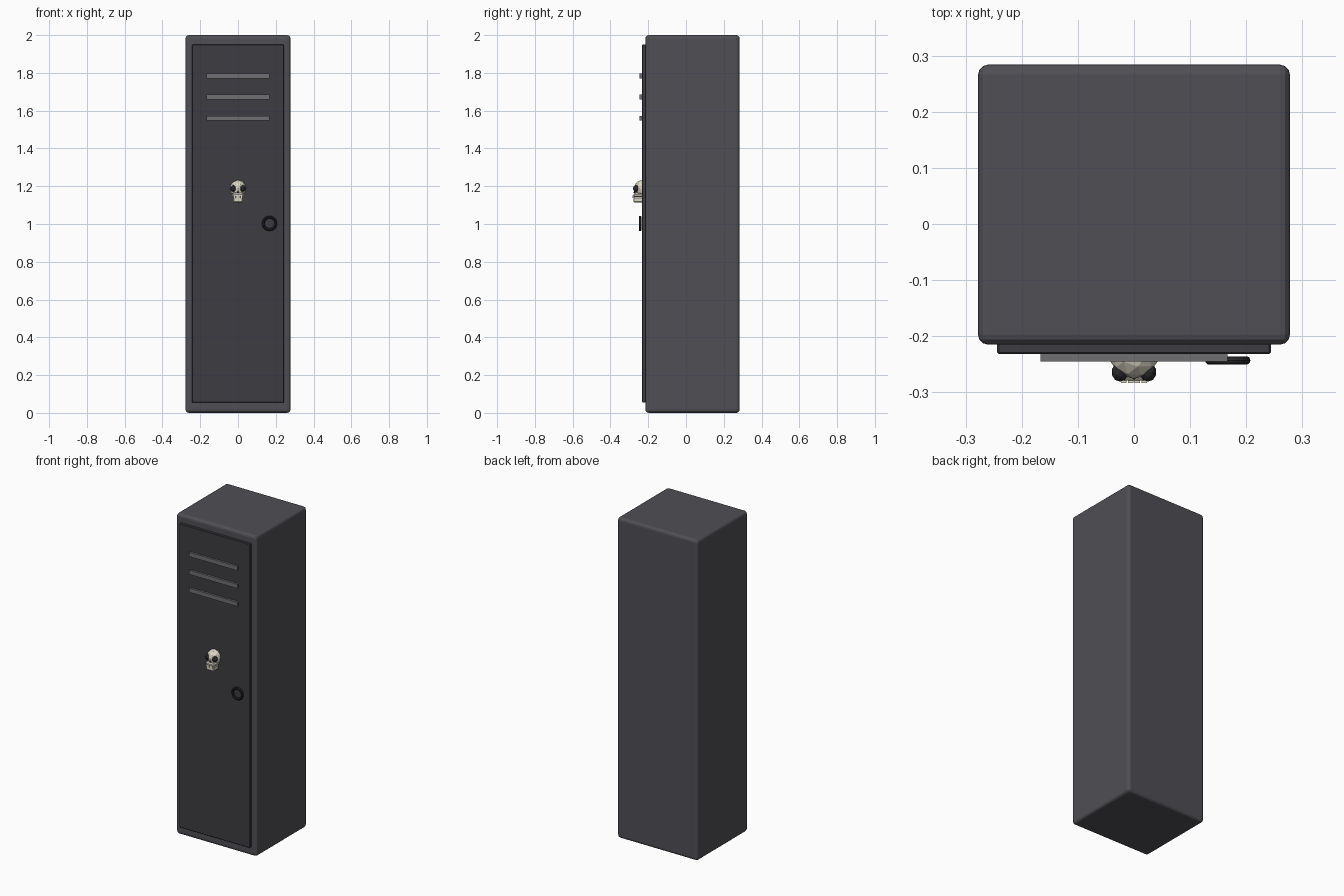
import bpy, math

if "Cube" in bpy.data.objects:
    bpy.data.objects.remove(bpy.data.objects["Cube"])


def paint(obj, name, rgb):
    mat = bpy.data.materials.get(name) or bpy.data.materials.new(name)
    mat.diffuse_color = (*rgb, 1)
    mat.use_nodes = True
    mat.node_tree.nodes["Principled BSDF"].inputs["Base Color"].default_value = mat.diffuse_color
    obj.data.materials.append(mat)


def box(name, lo, hi, mat, rgb, bevel=0.0, segments=2):
    bpy.ops.mesh.primitive_cube_add(size=1, location=[(a + b) / 2 for a, b in zip(lo, hi)])
    o = bpy.context.object
    o.name = name
    o.scale = [b - a for a, b in zip(lo, hi)]
    bpy.ops.object.transform_apply(location=False, rotation=False, scale=True)
    if bevel:
        m = o.modifiers.new("bevel", 'BEVEL')
        m.width = bevel
        m.segments = segments
    paint(o, mat, rgb)
    return o


def ball(name, loc, scale, mat, rgb, sub=2):
    bpy.ops.mesh.primitive_ico_sphere_add(subdivisions=sub, radius=1, location=loc)
    o = bpy.context.object
    o.name = name
    o.scale = scale
    bpy.ops.object.transform_apply(location=False, rotation=False, scale=True)
    paint(o, mat, rgb)
    return o


STEEL = ("steel", (0.08, 0.078, 0.09))
DOOR = ("door_steel", (0.048, 0.046, 0.055))
SLAT = ("slat_metal", (0.16, 0.16, 0.17))
DARK = ("dark", (0.025, 0.025, 0.03))
BONE = ("bone", (0.72, 0.68, 0.55))

# Cabinet and door
box("cabinet", (-0.278, -0.215, 0), (0.278, 0.284, 2), *STEEL, bevel=0.018, segments=3)
box("door", (-0.244, -0.232, 0.055), (0.244, -0.205, 1.95), *DOOR, bevel=0.003, segments=1)

# Vent slats
for i, z in enumerate((1.783, 1.672, 1.56)):
    box(f"vent_slat_{i + 1}", (-0.167, -0.245, z - 0.013), (0.167, -0.23, z + 0.013), *SLAT)

# Ring pull
bpy.ops.mesh.primitive_torus_add(major_segments=32, minor_segments=10, major_radius=0.033,
                                 minor_radius=0.0075, location=(0.167, -0.243, 1.003),
                                 rotation=(math.pi / 2, 0, 0))
ring = bpy.context.object
ring.name = "ring_pull"
bpy.ops.object.shade_smooth_by_angle()
paint(ring, *DARK)

# Skull ornament: cranium, sockets, nose, upper and lower jaw
ball("cranium", (0, -0.232, 1.188), (0.044, 0.044, 0.045), *BONE)
for side, s in (("left", -1), ("right", 1)):
    ball(f"eye_socket_{side}", (s * 0.025, -0.264, 1.188), (0.015, 0.017, 0.018), *DARK)
bpy.ops.mesh.primitive_cone_add(vertices=4, radius1=0.006, depth=0.014, location=(0, -0.272, 1.172))
nose = bpy.context.object
nose.name = "nose_hole"
paint(nose, *DARK)
box("upper_jaw", (-0.031, -0.279, 1.142), (0.031, -0.225, 1.163), *BONE, bevel=0.006, segments=1)
box("lower_jaw", (-0.026, -0.278, 1.114), (0.026, -0.225, 1.141), *BONE, bevel=0.004, segments=1)
# Teeth
for i in range(4):
    x = (i - 1.5) * 0.012
    box(f"tooth_{i + 1}", (x - 0.005, -0.283, 1.137), (x + 0.005, -0.27, 1.15), *BONE)
